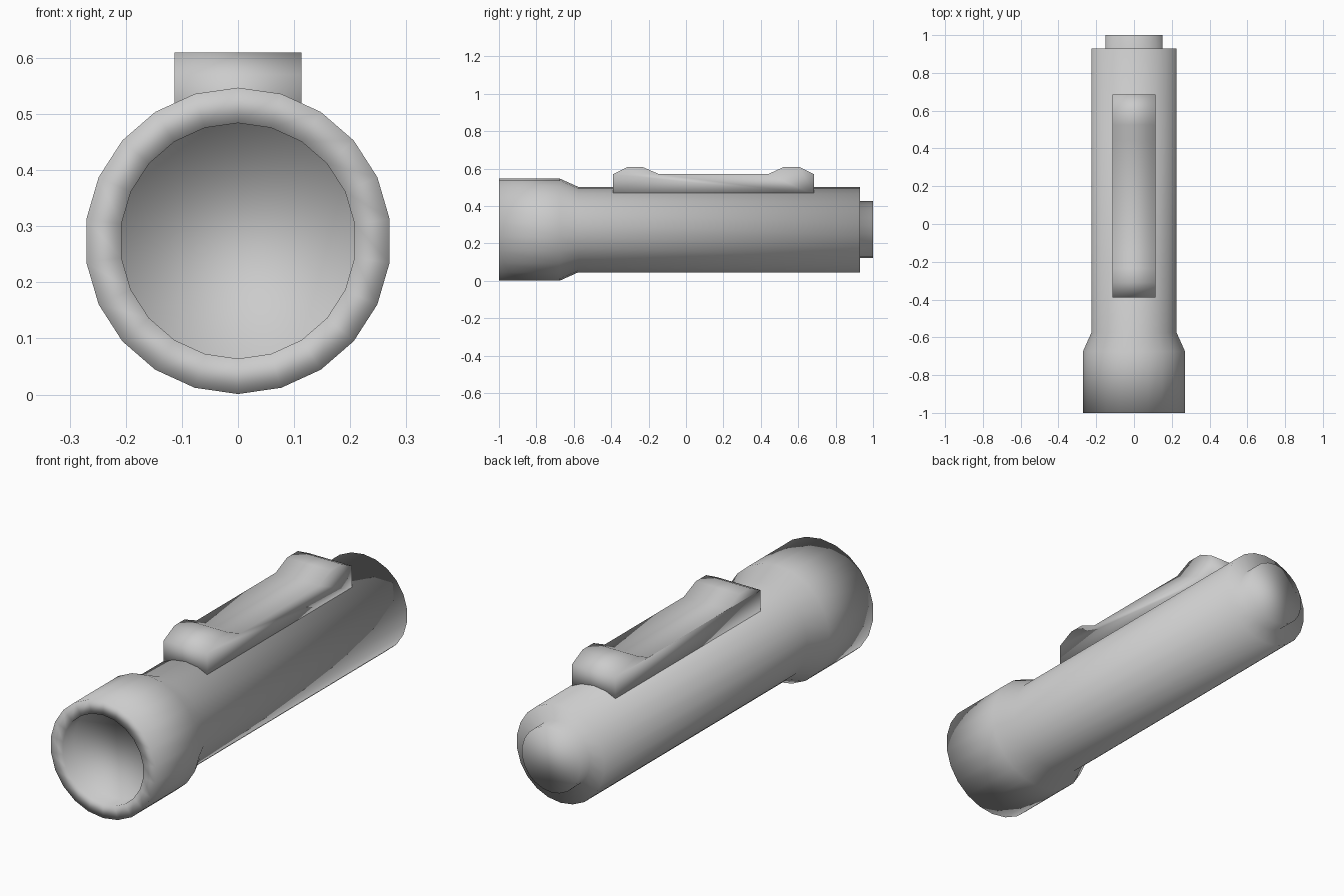
import bpy, bmesh, math

if "Cube" in bpy.data.objects:
    bpy.data.objects.remove(bpy.data.objects["Cube"])

SIDES = 22
AXIS_Z = 0.274


def finish(name, bm):
    bmesh.ops.recalc_face_normals(bm, faces=bm.faces)
    for f in bm.faces:
        f.smooth = True
    mesh = bpy.data.meshes.new(name)
    bm.to_mesh(mesh)
    bm.free()
    obj = bpy.data.objects.new(name, mesh)
    bpy.context.collection.objects.link(obj)
    return obj


def lathe_y(name, profile):
    """Revolve (y, radius) stations around the long axis, closing both ends."""
    bm = bmesh.new()
    rings = []
    for y, r in profile:
        angles = [2 * math.pi * i / SIDES for i in range(SIDES)]
        rings.append([bm.verts.new((r * math.sin(a), y, AXIS_Z + r * math.cos(a)))
                      for a in angles])
    for a, b in zip(rings, rings[1:]):
        for i in range(SIDES):
            j = (i + 1) % SIDES
            bm.faces.new((a[i], a[j], b[j], b[i]))
    bm.faces.new(rings[0])
    bm.faces.new(rings[-1])
    return finish(name, bm)


def extrude_x(name, profile, half_width):
    """Extrude a (y, z) side profile symmetrically across x."""
    bm = bmesh.new()
    left = [bm.verts.new((-half_width, y, z)) for y, z in profile]
    right = [bm.verts.new((half_width, y, z)) for y, z in profile]
    bm.faces.new(left)
    bm.faces.new(right)
    for i in range(len(profile)):
        j = (i + 1) % len(profile)
        bm.faces.new((left[i], left[j], right[j], right[i]))
    return finish(name, bm)


# Torch body: recessed lens, rim, flared head, barrel and stepped tail cap
lathe_y("torch_body", [
    (-0.92, 0.21), (-1.0, 0.21), (-1.0, 0.273), (-0.675, 0.273),
    (-0.575, 0.228), (0.93, 0.228), (0.93, 0.152), (1.0, 0.152),
])

# Switch plate with a raised bump at each end
extrude_x("switch_plate", [
    (-0.39, 0.46), (-0.39, 0.57), (-0.31, 0.61), (-0.235, 0.61), (-0.145, 0.571),
    (0.44, 0.571), (0.525, 0.61), (0.605, 0.61), (0.685, 0.57), (0.685, 0.46),
], 0.113)
